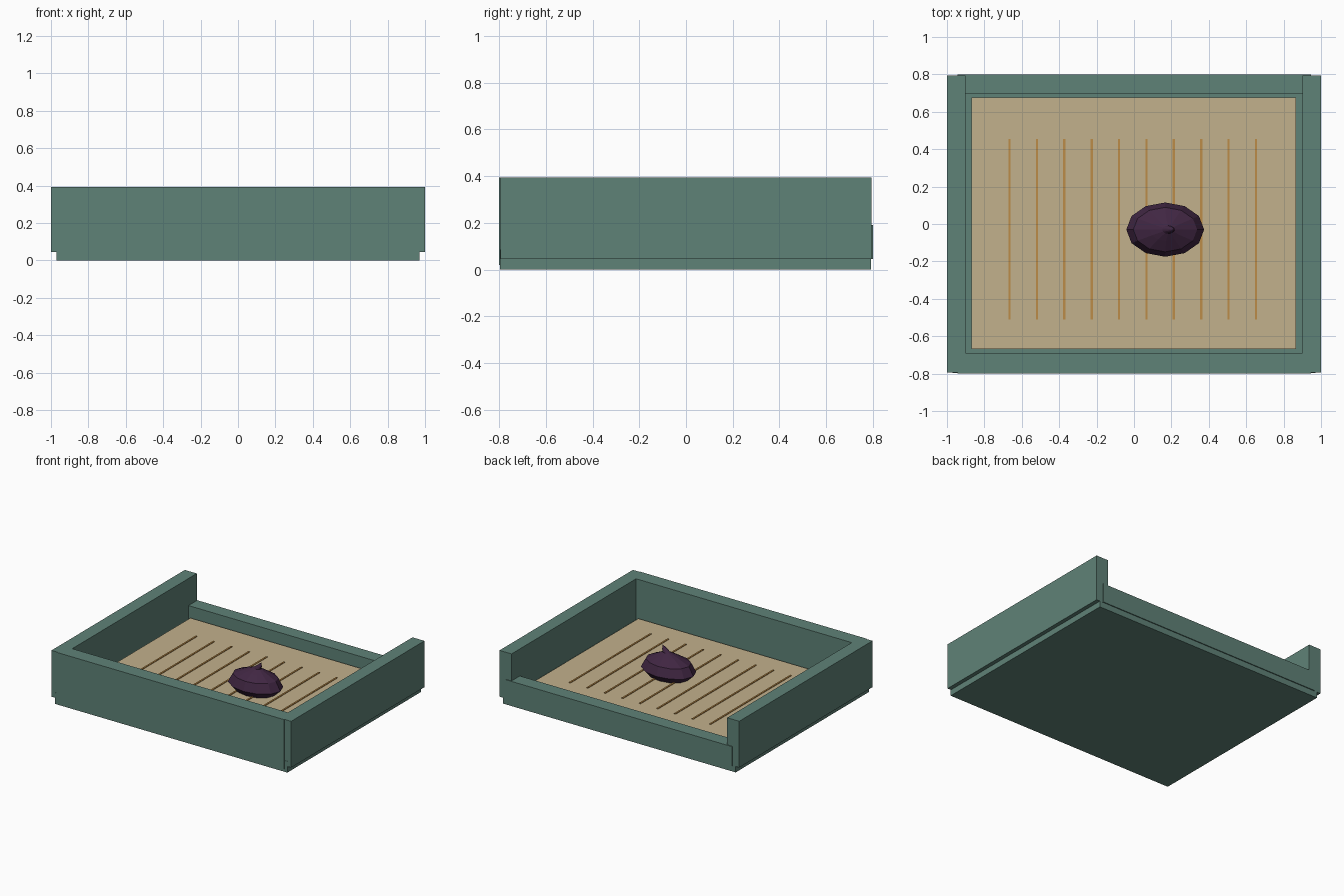
import bpy, bmesh, math

if "Cube" in bpy.data.objects:
    bpy.data.objects.remove(bpy.data.objects["Cube"])

def material(name, rgb):
    m = bpy.data.materials.new(name)
    lin = [((c / 255 + 0.055) / 1.055) ** 2.4 for c in rgb]
    m.diffuse_color = (*lin, 1)
    m.use_nodes = True
    m.node_tree.nodes["Principled BSDF"].inputs["Base Color"].default_value = m.diffuse_color
    return m

GREEN = material("sage_green", (95, 130, 119))
SAND = material("sand_tan", (194, 177, 140))
LINE = material("groove_brown", (188, 140, 72))
PLUM = material("dark_plum", (64, 38, 66))

def finish(name, bm, mat):
    bmesh.ops.recalc_face_normals(bm, faces=bm.faces)
    me = bpy.data.meshes.new(name)
    bm.to_mesh(me)
    bm.free()
    me.materials.append(mat)
    ob = bpy.data.objects.new(name, me)
    bpy.context.collection.objects.link(ob)
    return ob

def box(name, x, y, z, mat):
    bm = bmesh.new()
    bmesh.ops.create_cube(bm, size=1)
    for v in bm.verts:
        v.co = [r[0] if c < 0 else r[1] for c, r in zip(v.co, (x, y, z))]
    return finish(name, bm, mat)

# Tray: base, tall side and front walls, low back wall
box("tray_base", (-0.97, 0.97), (-0.797, 0.793), (0, 0.085), GREEN)
box("front_wall", (-0.945, 0.945), (-0.80, -0.69), (0.02, 0.394), GREEN)
box("back_wall", (-0.945, 0.945), (0.695, 0.80), (0.045, 0.19), GREEN)
for side, name in ((-1, "left_wall"), (1, "right_wall")):
    box(name, sorted((side * 0.9, side * 1.0)), (-0.795, 0.794), (0.045, 0.394), GREEN)

# Sand bed with raked lines
box("sand_bed", (-0.87, 0.865), (-0.667, 0.675), (0.07, 0.112), SAND)
for i in range(10):
    x = -0.665 + i * 0.1463
    box(f"rake_line_{i + 1}", (x - 0.006, x + 0.006), (-0.51, 0.455), (0.109, 0.117), LINE)

# Faceted mound: oval rings (scale, height, x shift) rising to an off-centre tip
rings = [(0.72, 0.108, 0), (1.0, 0.16, 0), (0.82, 0.225, 0),
         (0.42, 0.262, 0.005), (0.15, 0.285, 0.015), (0.10, 0.305, 0.03)]
bm = bmesh.new()
loops = []
for s, z, dx in rings:
    loops.append([bm.verts.new((0.167 + dx + 0.208 * s * math.cos(a), -0.03 + 0.145 * s * math.sin(a), z))
                  for a in (k * math.tau / 12 for k in range(12))])
for lo, hi in zip(loops, loops[1:]):
    for k in range(12):
        n = (k + 1) % 12
        bm.faces.new((lo[k], lo[n], hi[n], hi[k]))
tip = bm.verts.new((0.215, -0.03, 0.335))
for k in range(12):
    bm.faces.new((loops[-1][k], loops[-1][(k + 1) % 12], tip))
bm.faces.new(loops[0][::-1])
finish("swirled_mound", bm, PLUM)
